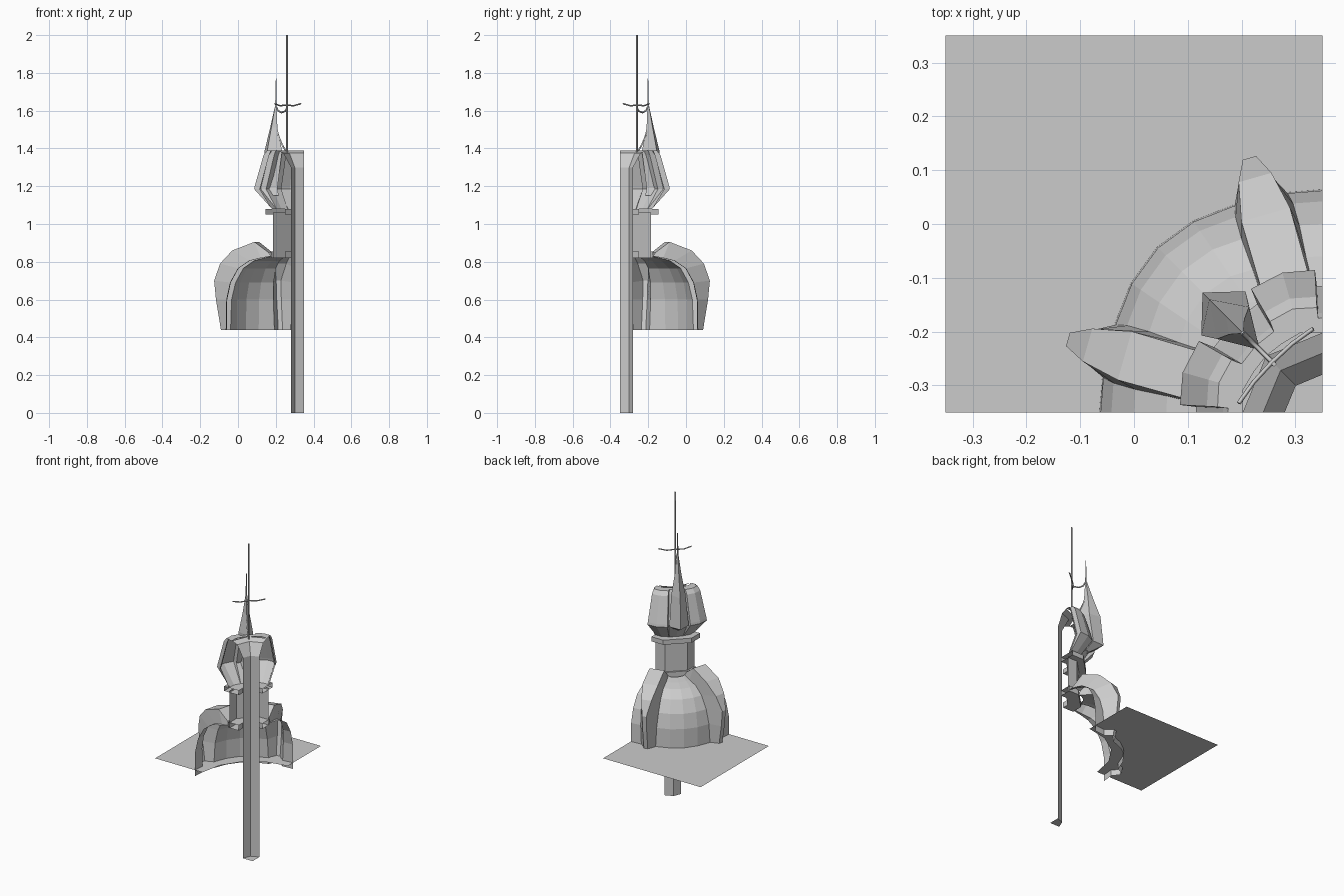
import bpy, bmesh
from math import sin, cos, radians

if "Cube" in bpy.data.objects:
    bpy.data.objects.remove(bpy.data.objects["Cube"])

AX, AY = 0.35, -0.35   # tower axis; the model is a quarter of the tower


def polar(r, a, z):
    a = radians(a)
    return (AX - r * cos(a), AY + r * sin(a), z)


def finish(name, bm):
    bmesh.ops.remove_doubles(bm, verts=bm.verts, dist=1e-5)
    bmesh.ops.recalc_face_normals(bm, faces=bm.faces)
    me = bpy.data.meshes.new(name)
    bm.to_mesh(me)
    bm.free()
    ob = bpy.data.objects.new(name, me)
    bpy.context.collection.objects.link(ob)
    return ob


def grid(name, rows, closed=False):
    """Skin rows of points with quads."""
    bm = bmesh.new()
    vs = [[bm.verts.new(p) for p in row] for row in rows]
    n = len(rows[0])
    for a, b in zip(vs, vs[1:]):
        for i in range(n if closed else n - 1):
            j = (i + 1) % n
            bm.faces.new((a[i], a[j], b[j], b[i]))
    return finish(name, bm)


def quarter(name, rows):
    """Rows of (r, angle, z) for 0..45 degrees, mirrored over the diagonal."""
    full = []
    for row in rows:
        other = [(r, 90 - a, z) for r, a, z in reversed(row) if a < 45]
        full.append([polar(*p) for p in row + other])
    return grid(name, full)


def octagon(name, profile):
    k = cos(radians(22.5))
    return quarter(name, [[(r, 0, z), (r / k, 22.5, z)] for r, z in profile])


def diag(d, w, z):
    """Point at distance d along the diagonal and w sideways."""
    s = 0.5 ** 0.5
    return (AX - d * s + w * s, AY + d * s + w * s, z)


def rod(name, pts, radius):
    cu = bpy.data.curves.new(name, 'CURVE')
    cu.dimensions = '3D'
    cu.bevel_depth = radius
    cu.bevel_resolution = 0
    cu.use_fill_caps = True
    sp = cu.splines.new('POLY')
    sp.points.add(len(pts) - 1)
    for p, q in zip(sp.points, pts):
        p.co = (*q, 1)
    ob = bpy.data.objects.new(name, cu)
    bpy.context.collection.objects.link(ob)


# ground sheet with the tower footprint cut out
quarter("ground_sheet", [
    [(0.36, a, 0.48) for a in (0, 22.5, 45)],
    [(0.70 / cos(radians(a)), a, 0.48) for a in (0, 22.5, 45)]])

# central pole with closed foot and flared head
quarter("pole", [[(r, 0, z), (r, 45, z)] for r, z in
                 ((0, 0), (0.07, 0), (0.07, 1.30), (0.11, 1.375), (0.148, 1.39))])

# ribbed dome: panel radius, panel z, rib radius, rib z, rib half angle, base half angle
dome = [(0.415, 0.44, 0.455, 0.44, 1.5, 6),
        (0.412, 0.60, 0.482, 0.60, 1.5, 7),
        (0.392, 0.69, 0.492, 0.70, 1.5, 8),
        (0.350, 0.765, 0.455, 0.79, 4, 9),
        (0.290, 0.805, 0.385, 0.86, 7, 10),
        (0.230, 0.82, 0.265, 0.905, 10, 12),
        (0.175, 0.83, 0.19, 0.85, 11, 13)]
rows = []
for r, z, rr, rz, h, b in dome:
    rows.append([(r, 0, z), (r, 16 - b, z), (rr, 16 - h, rz), (rr, 16 + h, rz),
                 (r + 0.005, 16 + b, z), (r + 0.015, 34, z), (r + 0.02, 45, z)])
quarter("ribbed_dome", rows)

# neck, collar and ledge
octagon("neck", [(0.165, 0.82), (0.165, 1.06)])
octagon("collar", [(0.10, 0.82), (0.175, 0.82), (0.175, 0.855), (0.10, 0.855), (0.10, 0.82)])
octagon("ledge", [(0.10, 1.05), (0.205, 1.05), (0.205, 1.08), (0.10, 1.08), (0.10, 1.05)])

# lobed crown: lobe radius, recess radius, z
crown = [(0.17, 0.17, 1.08), (0.265, 0.235, 1.185), (0.262, 0.23, 1.20),
         (0.215, 0.185, 1.365), (0.195, 0.175, 1.39), (0.148, 0.148, 1.39)]
quarter("crown", [[(g, 0, z), (g, 2.5, z), (l, 3, z), (l + 0.005, 16, z), (l, 30, z),
                   (g, 31, z), (g, 45, z)] for l, g, z in crown])

# diagonal spike: outer, side and inner distance, half width, z
spike = [(0.235, 0.21, 0.19, 0.02, 1.15), (0.315, 0.26, 0.20, 0.058, 1.19),
         (0.297, 0.235, 0.165, 0.042, 1.385), (0.254, 0.225, 0.20, 0.02, 1.51),
         (0.216, 0.212, 0.207, 0.005, 1.63), (0.212, 0.21, 0.208, 0.002, 1.77)]
grid("spike", [[diag(o, 0, z), diag(s, w, z), diag(i, 0, z), diag(s, -w, z)]
               for o, s, i, w, z in spike], closed=True)

# mast, crossbar and curved braces
rod("mast", [diag(0.127, 0, 1.38), diag(0.127, 0, 2.0)], 0.005)
rod("crossbar", [diag(0.122, -0.098, 1.637), diag(0.13, -0.05, 1.626), diag(0.132, 0, 1.63),
                 diag(0.13, 0.05, 1.626), diag(0.122, 0.098, 1.637)], 0.004)
rod("upper_brace", [diag(0.21, 0, 1.625), diag(0.195, 0, 1.60), diag(0.17, 0, 1.59),
                    diag(0.14, 0, 1.598), diag(0.127, 0, 1.62)], 0.005)
rod("lower_brace", [diag(0.207, 0, 1.50), diag(0.185, 0, 1.455), diag(0.165, 0, 1.42),
                    diag(0.14, 0, 1.39)], 0.005)
